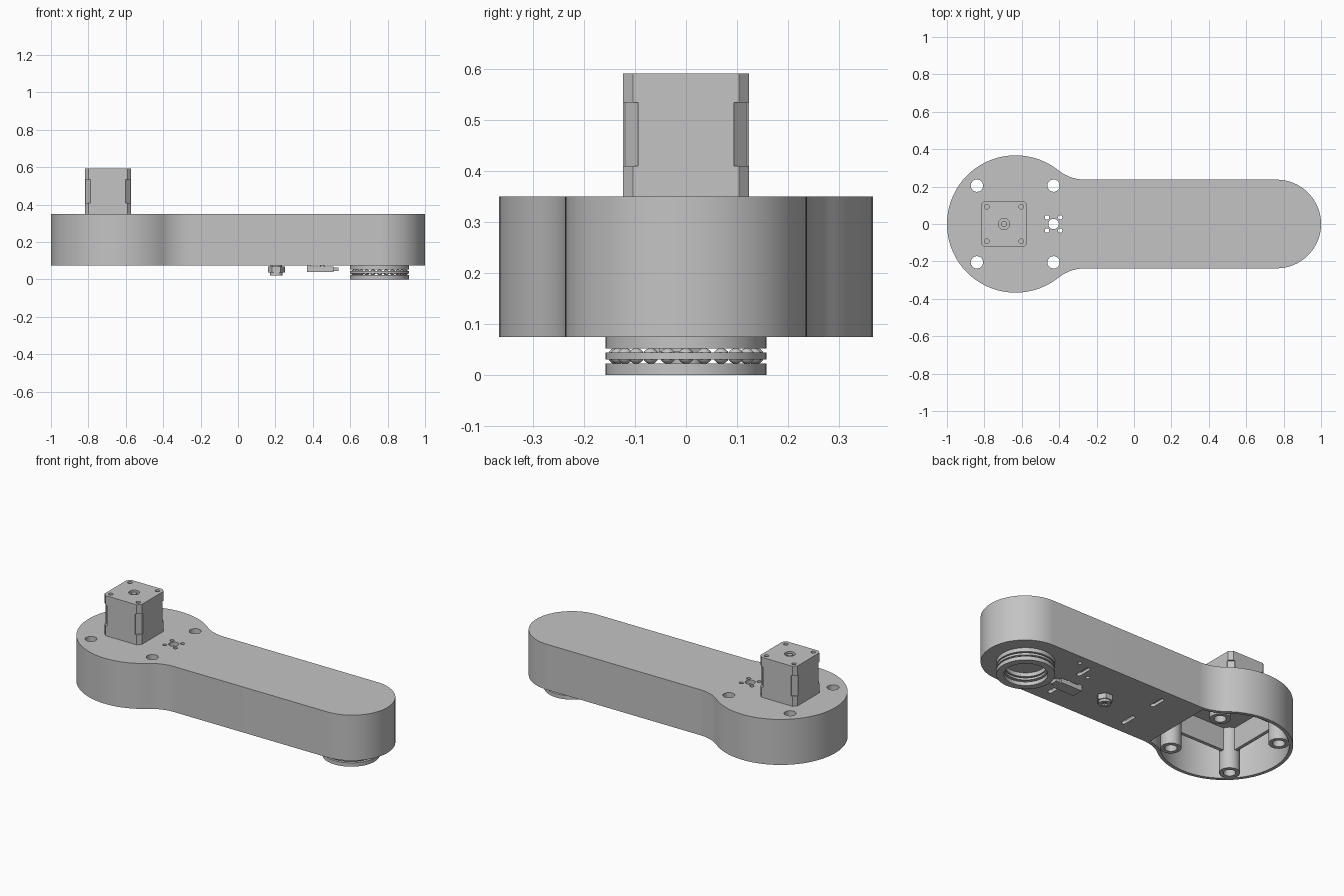
import bpy, bmesh
from math import sin, cos, pi, radians, atan2, sqrt

if "Cube" in bpy.data.objects:
    bpy.data.objects.remove(bpy.data.objects["Cube"])

grey = bpy.data.materials.new("plain grey")
grey.use_nodes = True
grey.diffuse_color = (0.55, 0.55, 0.55, 1)
grey.node_tree.nodes["Principled BSDF"].inputs["Base Color"].default_value = grey.diffuse_color


def finish(name, bm):
    bmesh.ops.recalc_face_normals(bm, faces=bm.faces)
    mesh = bpy.data.meshes.new(name)
    bm.to_mesh(mesh)
    bm.free()
    mesh.materials.append(grey)
    ob = bpy.data.objects.new(name, mesh)
    bpy.context.collection.objects.link(ob)
    return ob


def arc(cx, cy, r, a0, a1, n):
    return [(cx + r * cos(a0 + (a1 - a0) * i / n), cy + r * sin(a0 + (a1 - a0) * i / n))
            for i in range(n + 1)]


def circle(cx, cy, r, n=32):
    return arc(cx, cy, r, 0, 2 * pi, n)[:-1]


def slot(cx, cy, length, r):
    h = length / 2 - r
    return arc(cx, cy + h, r, 0, pi, 8) + arc(cx, cy - h, r, pi, 2 * pi, 8)


def rect(cx, cy, w, d, c=0):
    """Rectangle, optionally with chamfered corners."""
    w, d = w / 2, d / 2
    if not c:
        return [(cx - w, cy - d), (cx + w, cy - d), (cx + w, cy + d), (cx - w, cy + d)]
    return [(cx + x, cy + y) for x, y in (
        (c - w, -d), (w - c, -d), (w, c - d), (w, d - c),
        (w - c, d), (c - w, d), (-w, d - c), (-w, c - d))]


def prism(name, outlines, z0, z1):
    bm = bmesh.new()
    for pts in outlines:
        low = [bm.verts.new((x, y, z0)) for x, y in pts]
        top = [bm.verts.new((x, y, z1)) for x, y in pts]
        bm.faces.new(low[::-1])
        bm.faces.new(top)
        for i in range(len(pts)):
            j = (i + 1) % len(pts)
            bm.faces.new((low[i], low[j], top[j], top[i]))
    return finish(name, bm)


def lathe(name, profile, places, n=48):
    """Closed (radius, z) profile turned about each place."""
    bm = bmesh.new()
    for cx, cy in places:
        rows = [[bm.verts.new((cx + r * cos(2 * pi * i / n), cy + r * sin(2 * pi * i / n), z))
                 for r, z in profile] for i in range(n)]
        for i in range(n):
            a, b = rows[i], rows[(i + 1) % n]
            for k in range(len(profile)):
                m = (k + 1) % len(profile)
                bm.faces.new((a[k], b[k], b[m], a[m]))
    return finish(name, bm)


def ring(r0, r1, z0, z1):
    return [(r0, z0), (r1, z0), (r1, z1), (r0, z1)]


def cut(ob, cutter):
    mod = ob.modifiers.new("cut", "BOOLEAN")
    mod.operation, mod.solver, mod.object = "DIFFERENCE", "EXACT", cutter
    bpy.context.view_layer.objects.active = ob
    bpy.ops.object.modifier_apply(modifier=mod.name)
    bpy.data.objects.remove(cutter)


# Arm outline: round head, blended into a round-ended bar
HEAD_X, HEAD_R, BAR_X, BAR_R, BLEND = -0.633, 0.367, 0.763, 0.237, 0.233
BOTTOM, TOP, WALL, OPEN_X = 0.075, 0.35, 0.02, -0.3


def arm_outline(inset=0):
    by = BAR_R + BLEND
    dx = sqrt((HEAD_R + BLEND) ** 2 - by ** 2)
    a, bx = atan2(by, dx), HEAD_X + dx
    r = BLEND + inset
    return (arc(BAR_X, 0, BAR_R - inset, -pi / 2, pi / 2, 48)
            + arc(bx, by, r, -pi / 2, a - pi, 14)
            + arc(HEAD_X, 0, HEAD_R - inset, a, 2 * pi - a, 72)[1:-1]
            + arc(bx, -by, r, pi - a, pi / 2, 14))


mounts = [(x, y) for x in (-0.84, -0.43) for y in (-0.205, 0.205)]
signs = [(i, j) for i in (-1, 1) for j in (-1, 1)]

# Hollow arm housing with drilled top
arm = prism("arm_housing", [arm_outline()], BOTTOM, TOP)
cut(arm, prism("cavity", [arm_outline(WALL)], 0, TOP - 0.025))
holes = [circle(x, y, 0.033) for x, y in mounts] + [circle(-0.43, 0, 0.028)]
holes += [circle(-0.43 + 0.035 * i, 0.035 * j, 0.012, 16) for i, j in signs]
cut(arm, prism("drills", holes, 0.3, 0.4))

# Bottom cover with adjustment slots and screw holes
edge = [p for p in arm_outline(WALL) if p[0] > OPEN_X]
cover = prism("bottom_cover", [edge], BOTTOM, BOTTOM + 0.018)
slots = [slot(x, y, 0.1, 0.013) for x in (-0.06, 0.455) for y in (-0.12, 0.12)]
slots += [circle(0.4, 0.09, 0.012, 16), circle(0.53, 0.18, 0.012, 16)]
cut(cover, prism("slot_cutter", slots, 0, 0.2))

# Mounting tubes and ribs inside the head
lathe("mounting_tubes", ring(0.033, 0.056, BOTTOM, TOP - 0.02), mounts)
ribs = [rect(-0.635, y, 0.31, 0.02) for y in (-0.2, 0.2)] + [rect(-0.84, 0, 0.02, 0.31)]
prism("head_ribs", ribs, 0.19, TOP - 0.02)

# Motor: two end caps, slimmer middle, face panels
MX = -0.695
prism("motor_lower_cap", [rect(MX, 0, 0.248, 0.248, 0.02)], TOP - 0.005, 0.41)
prism("motor_body", [rect(MX, 0, 0.24, 0.24, 0.026)], 0.4, 0.54)
prism("motor_panels", [rect(MX, 0, 0.248, 0.188), rect(MX, 0, 0.188, 0.248)], 0.399, 0.546)
cap = prism("motor_upper_cap", [rect(MX, 0, 0.248, 0.248, 0.02)], 0.535, 0.592)
bores = [circle(MX + 0.092 * i, 0.092 * j, 0.013, 16) for i, j in signs]
cut(cap, prism("bores", bores + [circle(MX, 0, 0.03)], 0.572, 0.7))
prism("motor_shaft", [circle(MX, 0, 0.016)], 0.57, 0.588)

# Thrust bearing under the bar end
centre = [(0.757, 0)]
lathe("bearing_lower_washer", ring(0.118, 0.158, 0, 0.023), centre, 64)
lathe("bearing_cage", ring(0.112, 0.158, 0.031, 0.044), centre, 64)
lathe("bearing_upper_washer", ring(0.112, 0.158, 0.052, BOTTOM), centre, 64)
bm = bmesh.new()
for i in range(24):
    made = bmesh.ops.create_uvsphere(bm, u_segments=16, v_segments=10, radius=0.0155)
    a = 2 * pi * i / 24
    bmesh.ops.translate(bm, verts=made["verts"],
                        vec=(centre[0][0] + 0.138 * cos(a), 0.138 * sin(a), 0.0375))
finish("bearing_balls", bm)

# Tensioner bolt with hexagonal nut
prism("tensioner_nut", [circle(0.205, 0, 0.045, 6)], 0.036, 0.068)
lathe("tensioner_collar", ring(0.016, 0.034, 0.022, 0.036), [(0.205, 0)], 24)
prism("tensioner_stem", [circle(0.205, 0, 0.03, 24)], 0.03, BOTTOM)

# End-stop switch
prism("switch_body", [rect(0.45, -0.03, 0.12, 0.07)], 0.04, 0.068)
prism("switch_foot", [rect(0.38, -0.03, 0.022, 0.07)], 0.04, BOTTOM)
prism("switch_plug", [rect(0.52, -0.03, 0.035, 0.045)], 0.045, 0.065)
prism("switch_spacers", [circle(0.45, -0.03 + s, 0.012, 16) for s in (-0.02, 0.02)], 0.066, BOTTOM)

# Smooth the round walls, keep edges crisp
for ob in bpy.context.collection.objects:
    if ob.type == "MESH":
        bpy.ops.object.select_all(action="DESELECT")
        ob.select_set(True)
        bpy.context.view_layer.objects.active = ob
        bpy.ops.object.shade_smooth_by_angle(angle=radians(30))
